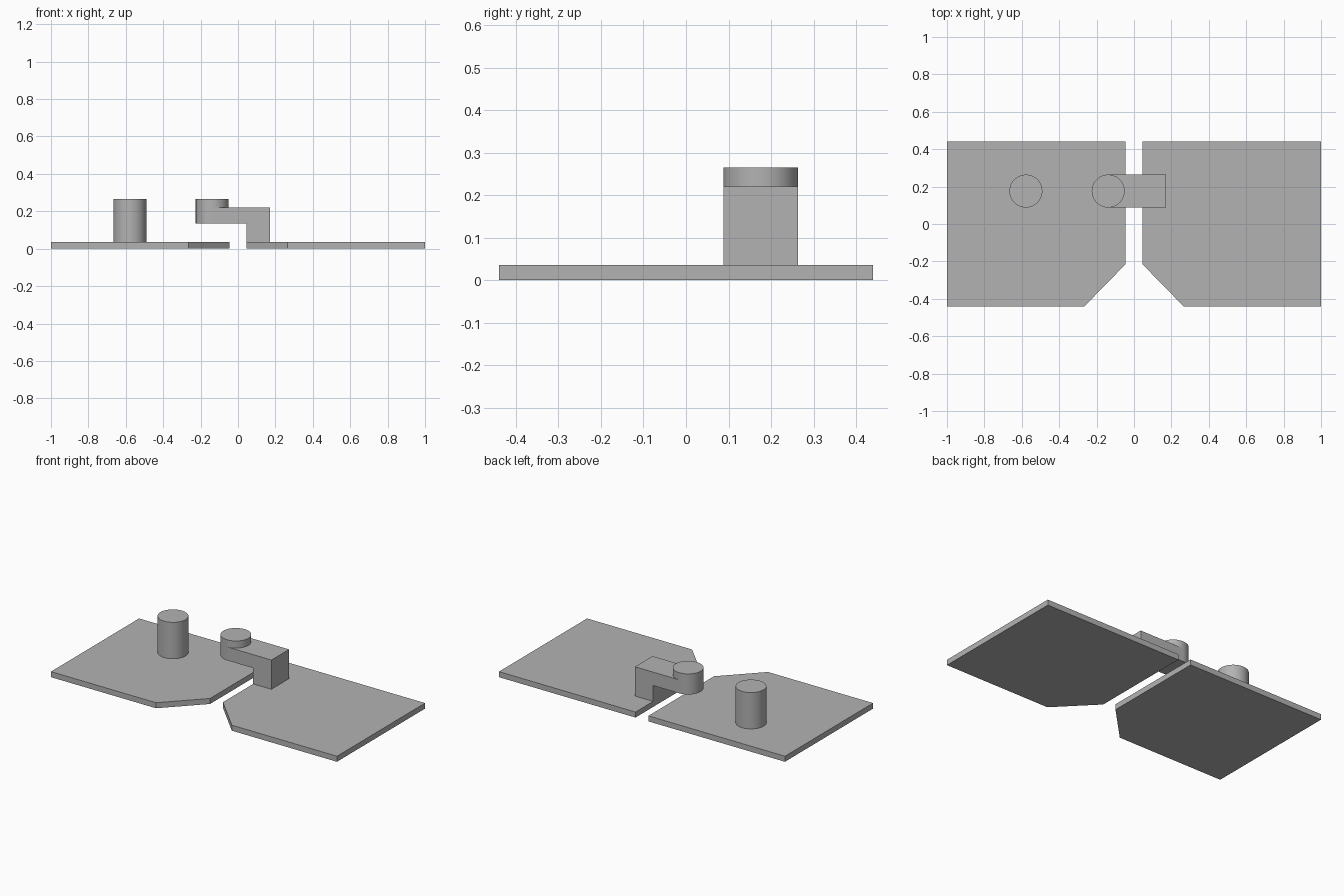
import bpy, bmesh, math
from mathutils import Vector

if "Cube" in bpy.data.objects:
    bpy.data.objects.remove(bpy.data.objects["Cube"], do_unlink=True)

grey = bpy.data.materials.new("plain grey")
grey.use_nodes = True
grey.diffuse_color = (0.45, 0.45, 0.45, 1)
grey.node_tree.nodes["Principled BSDF"].inputs["Base Color"].default_value = grey.diffuse_color

PLATE_TOP = 0.035
POST_Y = 0.176
RADIUS = 0.088


def prism(name, outline, direction):
    """Extrude a flat outline of 3D points along a direction."""
    bm = bmesh.new()
    face = bm.faces.new([bm.verts.new(p) for p in outline])
    out = bmesh.ops.extrude_face_region(bm, geom=[face])
    moved = [v for v in out["geom"] if isinstance(v, bmesh.types.BMVert)]
    bmesh.ops.translate(bm, verts=moved, vec=Vector(direction))
    bmesh.ops.recalc_face_normals(bm, faces=bm.faces)
    mesh = bpy.data.meshes.new(name)
    bm.to_mesh(mesh)
    bm.free()
    obj = bpy.data.objects.new(name, mesh)
    bpy.context.collection.objects.link(obj)
    mesh.materials.append(grey)
    return obj


def post(name, x, bottom, top):
    """Upright round post with smooth sides and crisp rims."""
    bpy.ops.mesh.primitive_cylinder_add(vertices=64, radius=RADIUS, depth=top - bottom,
                                        location=(x, POST_Y, (bottom + top) / 2))
    obj = bpy.context.object
    obj.name = name
    obj.data.materials.append(grey)
    bpy.ops.object.shade_smooth_by_angle(angle=math.radians(30))


# Pair of mirrored base plates, each with its inner front corner cut off
plate = [(1, -0.44), (1, 0.44), (0.045, 0.44), (0.045, -0.215), (0.265, -0.44)]
for name, side in (("left_plate", 1), ("right_plate", -1)):
    prism(name, [(side * x, y, 0) for x, y in plate], (0, 0, PLATE_TOP))

# Free-standing post on the right plate
post("tall_post", -0.578, PLATE_TOP, 0.265)

# Bent arm rising from the left plate and reaching over the gap
arm = [(0.045, PLATE_TOP), (0.172, PLATE_TOP), (0.172, 0.22),
       (-0.138, 0.22), (-0.138, 0.135), (0.045, 0.135)]
prism("bent_arm", [(x, POST_Y - RADIUS, z) for x, z in arm], (0, 2 * RADIUS, 0))

# Round contact at the end of the arm
post("arm_contact", -0.138, 0.135, 0.265)
